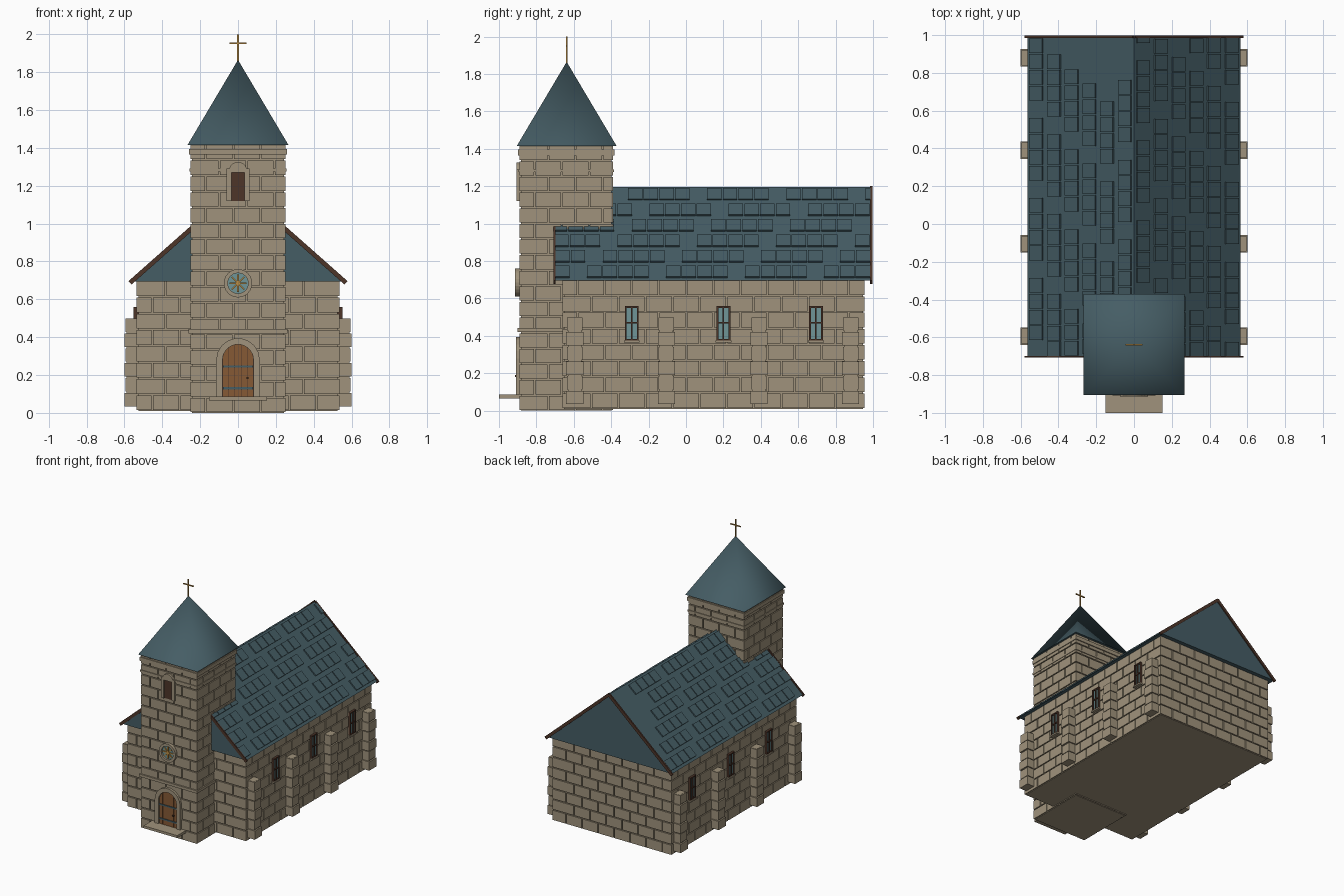
import bpy, bmesh, math

old = bpy.data.objects.get("Cube")
if old:
    bpy.data.objects.remove(old, do_unlink=True)


def material(name, r, g, b):
    m = bpy.data.materials.new(name)
    m.use_nodes = True
    m.diffuse_color = (r, g, b, 1)
    node = next(n for n in m.node_tree.nodes if n.type == 'BSDF_PRINCIPLED')
    node.inputs["Base Color"].default_value = (r, g, b, 1)
    node.inputs["Roughness"].default_value = 0.9
    return m


STONE = material("warm_stone", 0.35, 0.29, 0.20)
SLATE = material("teal_slate", 0.06, 0.11, 0.13)
TRIM = material("dark_wood", 0.075, 0.035, 0.022)
WOOD = material("door_wood", 0.24, 0.10, 0.035)
GLASS = material("pale_glass", 0.16, 0.30, 0.31)
GOLD = material("gold", 0.50, 0.27, 0.06)


def prism(bm, pts, y0, y1):
    """Extrude an (x, z) outline from y0 to y1."""
    a = [bm.verts.new((x, y0, z)) for x, z in pts]
    b = [bm.verts.new((x, y1, z)) for x, z in pts]
    bm.faces.new(a)
    bm.faces.new(b[::-1])
    for i in range(len(pts)):
        j = (i + 1) % len(pts)
        bm.faces.new((a[i], b[i], b[j], a[j]))


def box(bm, x0, x1, y0, y1, z0, z1):
    prism(bm, [(x0, z0), (x1, z0), (x1, z1), (x0, z1)], y0, y1)


def arc(r, cz, a0, a1, n):
    steps = [math.radians(a0 + (a1 - a0) * i / n) for i in range(n + 1)]
    return [(r * math.cos(a), cz + r * math.sin(a)) for a in steps]


def ring(bm, r0, r1, cz, a0, a1, n, y0, y1):
    inner, outer = arc(r0, cz, a0, a1, n), arc(r1, cz, a0, a1, n)
    for i in range(n):
        prism(bm, [inner[i], outer[i], outer[i + 1], inner[i + 1]], y0, y1)


def finish(name, bm, mat):
    bmesh.ops.recalc_face_normals(bm, faces=bm.faces)
    me = bpy.data.meshes.new(name)
    bm.to_mesh(me)
    bm.free()
    me.materials.append(mat)
    ob = bpy.data.objects.new(name, me)
    bpy.context.collection.objects.link(ob)
    return ob


def masonry(bm, x0, x1, y0, y1, z0, z1, rows, length=0.145, depth=0.009, gap=0.008):
    """Solid core with raised running-bond blocks on its four sides."""
    box(bm, x0, x1, y0, y1, z0, z1)
    h = (z1 - z0) / rows
    for r in range(rows):
        za, zb = z0 + r * h + gap / 2, z0 + (r + 1) * h - gap / 2
        for along_x in (True, False):
            lo, hi = (x0, x1) if along_x else (y0, y1)
            cuts = [lo]
            u = lo + length * (0.5 if (r + along_x) % 2 else 1)
            while u < hi - length * 0.3:
                cuts.append(u)
                u += length
            cuts.append(hi)
            # corner blocks interlock on alternate courses
            reach = depth if (r + along_x) % 2 else 0
            for i in range(len(cuts) - 1):
                a = cuts[i] + gap / 2 if i else lo - reach
                b = cuts[i + 1] - gap / 2 if i < len(cuts) - 2 else hi + reach
                if along_x:
                    box(bm, a, b, y0 - depth, y0 + depth, za, zb)
                    box(bm, a, b, y1 - depth, y1 + depth, za, zb)
                else:
                    box(bm, x0 - depth, x0 + depth, a, b, za, zb)
                    box(bm, x1 - depth, x1 + depth, a, b, za, zb)


# Nave and tower masonry
bm = bmesh.new()
masonry(bm, -0.526, 0.526, -0.652, 0.945, 0.01, 0.70, 8)
finish("nave_walls", bm, STONE)
bm = bmesh.new()
masonry(bm, -0.243, 0.243, -0.881, -0.399, 0, 1.42, 17)
finish("tower_walls", bm, STONE)

# Tower string courses
bm = bmesh.new()
for half, z0, z1 in ((0.262, 0.42, 0.442), (0.256, 1.275, 1.29), (0.258, 1.365, 1.395)):
    back = -0.655 if z0 < 1 else -0.64 + half
    box(bm, -half, half, -0.64 - half, back, z0, z1)
finish("tower_bands", bm, STONE)

# Buttresses, as stacks of blocks on both sides
bm = bmesh.new()
for s in (-1, 1):
    for yc in (-0.595, -0.105, 0.39, 0.88):
        xs = sorted((s * 0.5, s * 0.588))
        box(bm, *xs, yc - 0.036, yc + 0.036, 0.04, 0.5)
        for i in range(6):
            inset = 0.005 * (i % 2)
            xs = sorted((s * 0.5, s * (0.6 - inset)))
            z = 0.035 + i * 0.0785
            box(bm, *xs, yc - 0.046 + inset, yc + 0.046 - inset, z, z + 0.071)
finish("buttresses", bm, STONE)

# Nave windows
frames, panes, sills = bmesh.new(), bmesh.new(), bmesh.new()
for s in (-1, 1):
    for yc in (-0.29, 0.20, 0.695):
        xs = sorted((s * 0.52, s * 0.553))
        for dy, w in ((-0.032, 0.005), (0, 0.004), (0.032, 0.005)):
            box(frames, *xs, yc + dy - w, yc + dy + w, 0.375, 0.56)
        for z0, z1 in ((0.375, 0.384), (0.465, 0.473), (0.55, 0.56)):
            box(frames, *xs, yc - 0.035, yc + 0.035, z0, z1)
        box(panes, *sorted((s * 0.52, s * 0.543)), yc - 0.033, yc + 0.033, 0.378, 0.557)
        box(sills, *sorted((s * 0.52, s * 0.56)), yc - 0.042, yc + 0.042, 0.364, 0.376)
finish("window_frames", frames, TRIM)
finish("window_panes", panes, GLASS)
finish("window_sills", sills, STONE)

# Nave roof with groups of raised slates
EAVE, BASE, RIDGE = 0.565, 0.695, 1.195
run = math.hypot(EAVE, RIDGE - BASE)
nx, nz = (RIDGE - BASE) / run, EAVE / run


def slope_quad(s, t0, t1, low, high):
    """Outline on the slope; t goes from eave to ridge, low/high off its surface."""
    pts = []
    for t, n in ((t0, low), (t1, low), (t1, high), (t0, high)):
        pts.append((s * (EAVE * (1 - t) + nx * n), BASE + (RIDGE - BASE) * t + nz * n))
    return pts


bm = bmesh.new()
prism(bm, [(-EAVE, BASE), (EAVE, BASE), (0, RIDGE)], -0.70, 0.988)
finish("nave_roof", bm, SLATE)

bm = bmesh.new()
starts = (-0.53, -0.445, -0.365, -0.29, -0.195, -0.31)
for s in (-1, 1):
    for row, start in enumerate(starts):
        t0 = 0.03 + row * 0.166
        quad = slope_quad(s, t0, t0 + 0.118, -0.004, 0.010)
        for group in range(-1, 5):
            for k in range(4):
                a = start + group * 0.423 + k * 0.084
                b = a + 0.077
                if s < 0:
                    a, b = 0.03 - b, 0.03 - a
                a, b = max(a, -0.698), min(b, 0.986)
                if b - a > 0.01:
                    prism(bm, quad, a, b)
finish("roof_slates", bm, SLATE)

bm = bmesh.new()
for s in (-1, 1):
    for y0, y1 in ((-0.708, -0.698), (0.985, 0.997)):
        prism(bm, slope_quad(s, -0.012, 1.0, -0.014, 0.010), y0, y1)
finish("verge_boards", bm, TRIM)

# Tower spire
bm = bmesh.new()
H = 0.267
base = [bm.verts.new((x * H, -0.638 + y * H, 1.415)) for x, y in ((-1, -1), (1, -1), (1, 1), (-1, 1))]
tip = bm.verts.new((0, -0.638, 1.865))
bm.faces.new(base[::-1])
for i in range(4):
    bm.faces.new((base[i], base[(i + 1) % 4], tip))
spire = finish("spire", bm, SLATE)
bpy.ops.object.select_all(action='DESELECT')
spire.select_set(True)
bpy.context.view_layer.objects.active = spire
bpy.ops.object.shade_smooth_by_angle(angle=math.radians(90))

# Cross
bm = bmesh.new()
box(bm, -0.004, 0.004, -0.642, -0.634, 1.85, 2.0)
box(bm, -0.045, 0.045, -0.642, -0.634, 1.948, 1.956)
finish("cross", bm, GOLD)

# Belfry window
bm = bmesh.new()
for s in (-1, 1):
    box(bm, *sorted((s * 0.035, s * 0.06)), -0.907, -0.87, 1.12, 1.29)
box(bm, -0.06, 0.06, -0.907, -0.87, 1.27, 1.29)
prism(bm, arc(0.048, 1.278, 0, 180, 10), -0.907, -0.87)
finish("belfry_surround", bm, STONE)
bm = bmesh.new()
for x in (-0.035, 0.001):
    box(bm, x, x + 0.034, -0.897, -0.87, 1.12, 1.27)
finish("belfry_shutters", bm, TRIM)

# Round window
ROSE = 0.685
bm = bmesh.new()
ring(bm, 0.054, 0.075, ROSE, 0, 360, 24, -0.913, -0.87)
finish("rose_ring", bm, STONE)
bm = bmesh.new()
prism(bm, arc(0.056, ROSE, 0, 345, 23), -0.898, -0.87)
finish("rose_glass", bm, GLASS)
bm = bmesh.new()
for i in range(8):
    a = math.radians(i * 45)
    c, s = math.cos(a), math.sin(a)
    prism(bm, [(c * u - s * v, ROSE + s * u + c * v)
               for u, v in ((0, -0.004), (0.046, -0.004), (0.046, 0.004), (0, 0.004))], -0.906, -0.89)
finish("rose_spokes", bm, GOLD)

# Doorway: stone arch, backing, planks, straps, handle and step
bm = bmesh.new()
ring(bm, 0.082, 0.115, 0.28, 0, 180, 9, -0.909, -0.87)
for s in (-1, 1):
    box(bm, *sorted((s * 0.082, s * 0.115)), -0.909, -0.87, 0.08, 0.28)
finish("door_arch", bm, STONE)
bm = bmesh.new()
prism(bm, [(-0.084, 0.08), (0.084, 0.08)] + arc(0.084, 0.28, 0, 180, 12), -0.893, -0.87)
finish("door_backing", bm, TRIM)
bm = bmesh.new()
for i in range(5):
    a = -0.08 + i * 0.0325
    xs = [a + 0.03 * k / 4 for k in range(5)]
    top = [(x, 0.28 + math.sqrt(max(0, 0.081 ** 2 - x * x))) for x in reversed(xs)]
    prism(bm, [(xs[0], 0.08), (xs[-1], 0.08)] + top, -0.899, -0.88)
finish("door_planks", bm, WOOD)
bm = bmesh.new()
for z in (0.13, 0.245):
    box(bm, -0.08, 0.08, -0.904, -0.89, z - 0.006, z + 0.006)
finish("door_straps", bm, SLATE)
bm = bmesh.new()
box(bm, 0.045, 0.055, -0.913, -0.89, 0.18, 0.19)
finish("door_handle", bm, TRIM)
bm = bmesh.new()
box(bm, -0.152, 0.152, -1.0, -0.87, 0.066, 0.086)
finish("door_step", bm, STONE)
